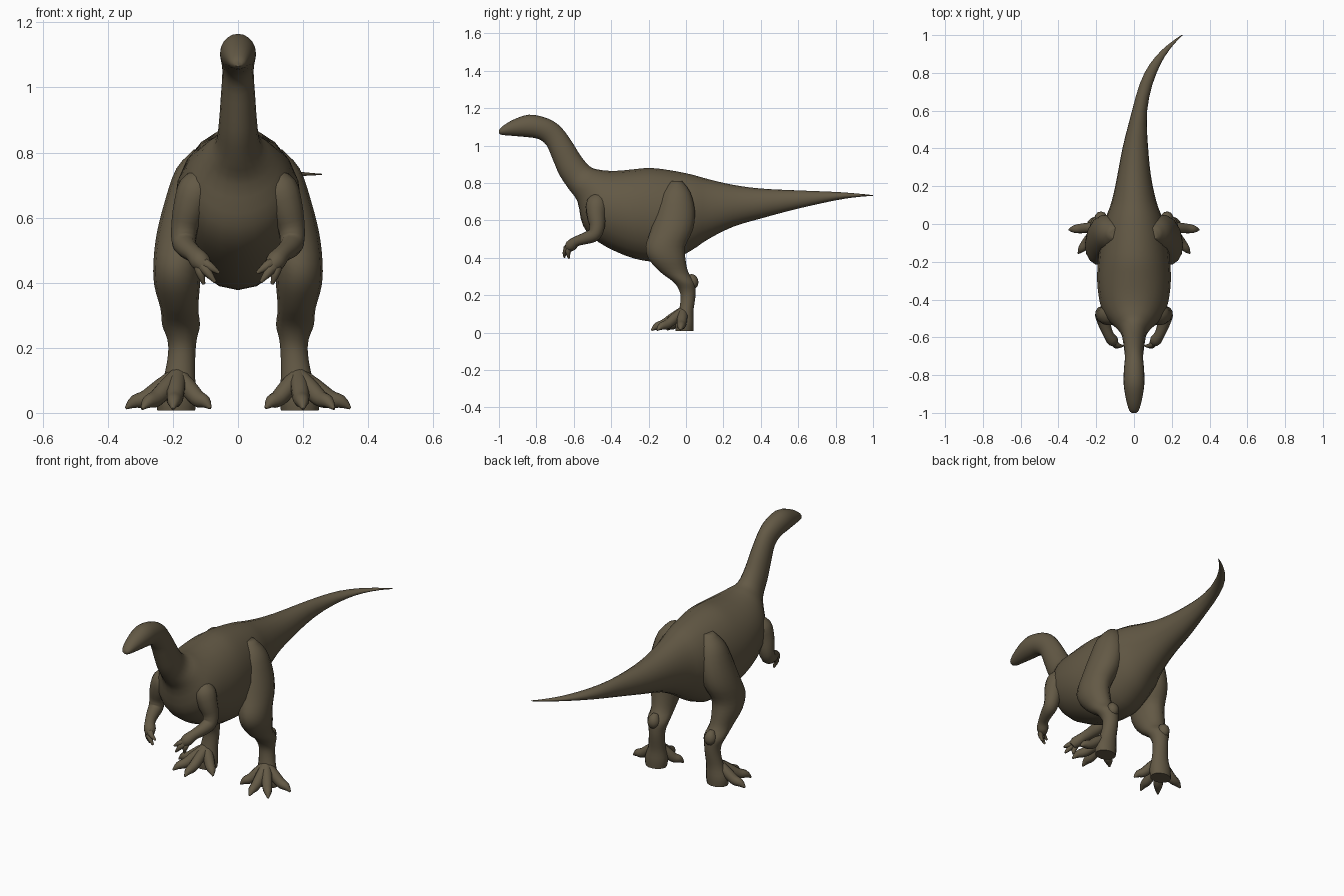
import bpy, bmesh, math
from mathutils import Vector

old = bpy.data.objects.get("Cube")
if old:
    bpy.data.objects.remove(old)

# One olive brown hide colour
hide = bpy.data.materials.new("olive_brown_hide")
hide.use_nodes = True
hide.diffuse_color = (0.125, 0.1, 0.06, 1)
hide.node_tree.nodes["Principled BSDF"].inputs["Base Color"].default_value = hide.diffuse_color
hide.node_tree.nodes["Principled BSDF"].inputs["Roughness"].default_value = 0.8


def smooth_rows(rows, steps):
    """Catmull-Rom interpolation of every number in a list of equal rows."""
    result = []
    last = len(rows) - 1
    for i in range(last):
        a, b, c, d = rows[max(i - 1, 0)], rows[i], rows[i + 1], rows[min(i + 2, last)]
        for s in range(steps):
            t = s / steps
            result.append([
                q + t / 2 * (r - p + t * (2 * p - 5 * q + 4 * r - w + t * (3 * (q - r) + w - p)))
                for p, q, r, w in zip(a, b, c, d)])
    result.append(list(rows[last]))
    return result


def skin(name, rings, sides):
    """Skin a chain of rings, each given as centre, side vector and up vector."""
    bm = bmesh.new()
    loops = []
    for centre, side, up in rings:
        angles = [math.tau * k / sides for k in range(sides)]
        loops.append([bm.verts.new(centre + side * math.cos(a) + up * math.sin(a)) for a in angles])
    for lower, upper in zip(loops, loops[1:]):
        for k in range(sides):
            n = (k + 1) % sides
            bm.faces.new((lower[k], lower[n], upper[n], upper[k]))
    bm.faces.new(loops[0])
    bm.faces.new(loops[-1])
    bmesh.ops.recalc_face_normals(bm, faces=bm.faces)
    mesh = bpy.data.meshes.new(name)
    bm.to_mesh(mesh)
    bm.free()
    mesh.materials.append(hide)
    obj = bpy.data.objects.new(name, mesh)
    bpy.context.collection.objects.link(obj)
    bpy.ops.object.select_all(action="DESELECT")
    obj.select_set(True)
    bpy.context.view_layer.objects.active = obj
    bpy.ops.object.shade_smooth_by_angle(angle=math.radians(45))
    return obj


def tube(name, rows, mirror=1, sides=10, steps=3):
    """Round limb through rows of x, y, z, radius."""
    rows = smooth_rows(rows, steps)
    points = [Vector((mirror * r[0], r[1], r[2])) for r in rows]
    rings = []
    side = None
    for i, point in enumerate(points):
        along = (points[min(i + 1, len(points) - 1)] - points[max(i - 1, 0)]).normalized()
        side = side or along.orthogonal()
        side = (side - along * side.dot(along)).normalized()
        radius = max(rows[i][3], 0.002)
        rings.append((point, side * radius, along.cross(side) * radius))
    return skin(name, rings, sides)


# Head, neck, trunk and tail: top y, top z, bottom y, bottom z, half width
trunk = [
    (-1, 1.08, -1, 1.065, .012), (-.985, 1.1, -.985, 1.057, .026),
    (-.93, 1.135, -.93, 1.052, .042), (-.84, 1.165, -.85, 1.045, .055),
    (-.74, 1.145, -.79, 1.035, .053), (-.67, 1.1, -.745, 1, .048),
    (-.61, 1.02, -.71, .92, .053), (-.56, .94, -.675, .84, .059),
    (-.51, .885, -.625, .765, .07), (-.46, .87, -.58, .7, .11),
    (-.41, .865, -.55, .57, .155), (-.35, .866, -.47, .485, .182),
    (-.28, .873, -.32, .41, .195), (-.19, .88, -.19, .38, .19),
    (-.08, .867, -.08, .385, .175), (.03, .845, .03, .44, .15),
    (.12, .82, .12, .5, .118), (.25, .79, .25, .565, .09),
    (.4, .77, .4, .61, .068), (.6, .76, .6, .663, .04),
    (.8, .752, .8, .707, .032), (.92, .743, .92, .725, .02),
    (1, .735, 1, .731, .004)]
rings = []
for ty, tz, by, bz, width in smooth_rows(trunk, 3):
    y = (ty + by) / 2
    bend = max(y - .2, 0) / .8          # the tail swings to the left
    x = .11 * bend ** 2 + .145 * bend ** 6
    rings.append((Vector((x, y, (tz + bz) / 2)), Vector((width, 0, 0)),
                  Vector((0, ty - by, tz - bz)) / 2))
skin("body", rings, 20)

# Leg outline: x, y, z, half width, half depth
leg = [
    (.1, -.05, .81, .035, .03), (.125, -.05, .75, .065, .075),
    (.145, -.055, .65, .08, .105), (.165, -.075, .55, .085, .115),
    (.185, -.11, .46, .075, .108), (.187, -.1, .39, .07, .1),
    (.18, -.06, .32, .058, .075), (.175, -.01, .27, .058, .058),
    (.172, .008, .225, .045, .045), (.173, .01, .18, .042, .04),
    (.18, 0, .11, .048, .04), (.188, -.008, .05, .062, .05),
    (.19, -.008, .008, .058, .048)]

# Toe tips and finger tips: x, y, z
toe_tips = [(.345, -.03, .014), (.295, -.155, .012), (.2, -.185, .012), (.085, -.1, .014)]
finger_tips = [(.058, -.645, .43), (.07, -.65, .402), (.105, -.625, .396)]

for label, m in (("left", 1), ("right", -1)):
    rings = [(Vector((m * x, y, z)), Vector((w, 0, 0)), Vector((0, d, 0)))
             for x, y, z, w, d in smooth_rows(leg, 3)]
    skin(label + "_leg", rings, 14)
    tube(label + "_heel_knob", [(.175, .015, .305, .015), (.175, .03, .285, .03),
                                (.175, .033, .26, .032), (.174, .02, .235, .015)], m)

    # Toes spread from the instep, arch over a knuckle and end in a claw
    for i, tip in enumerate(toe_tips):
        root, end = Vector((.185, -.015, .115)), Vector(tip)
        knuckle = root.lerp(end, .6)
        knuckle.z = .045
        claw = root.lerp(end, .83)
        claw.z = .034
        tube(f"{label}_toe_{i + 1}", [(*root, .026), (*root.lerp(knuckle, .5), .028),
                                      (*knuckle, .026), (*claw, .02), (*end, .004)], m)

    # Arm from shoulder to wrist, then a palm with three fingers
    tube(label + "_arm", [
        (.1, -.45, .74, .025), (.125, -.475, .69, .058), (.148, -.48, .63, .052),
        (.164, -.475, .57, .042), (.166, -.49, .525, .038), (.155, -.535, .505, .032),
        (.135, -.585, .488, .027), (.115, -.615, .465, .031), (.1, -.63, .445, .02)], m, 12)
    for i, tip in enumerate(finger_tips):
        root, end = Vector((.122, -.605, .472)), Vector(tip)
        middle = root.lerp(end, .55) + Vector((.004, -.014, .004))
        tube(f"{label}_finger_{i + 1}", [(*root, .018), (*middle, .015), (*end, .005)], m, 8)
